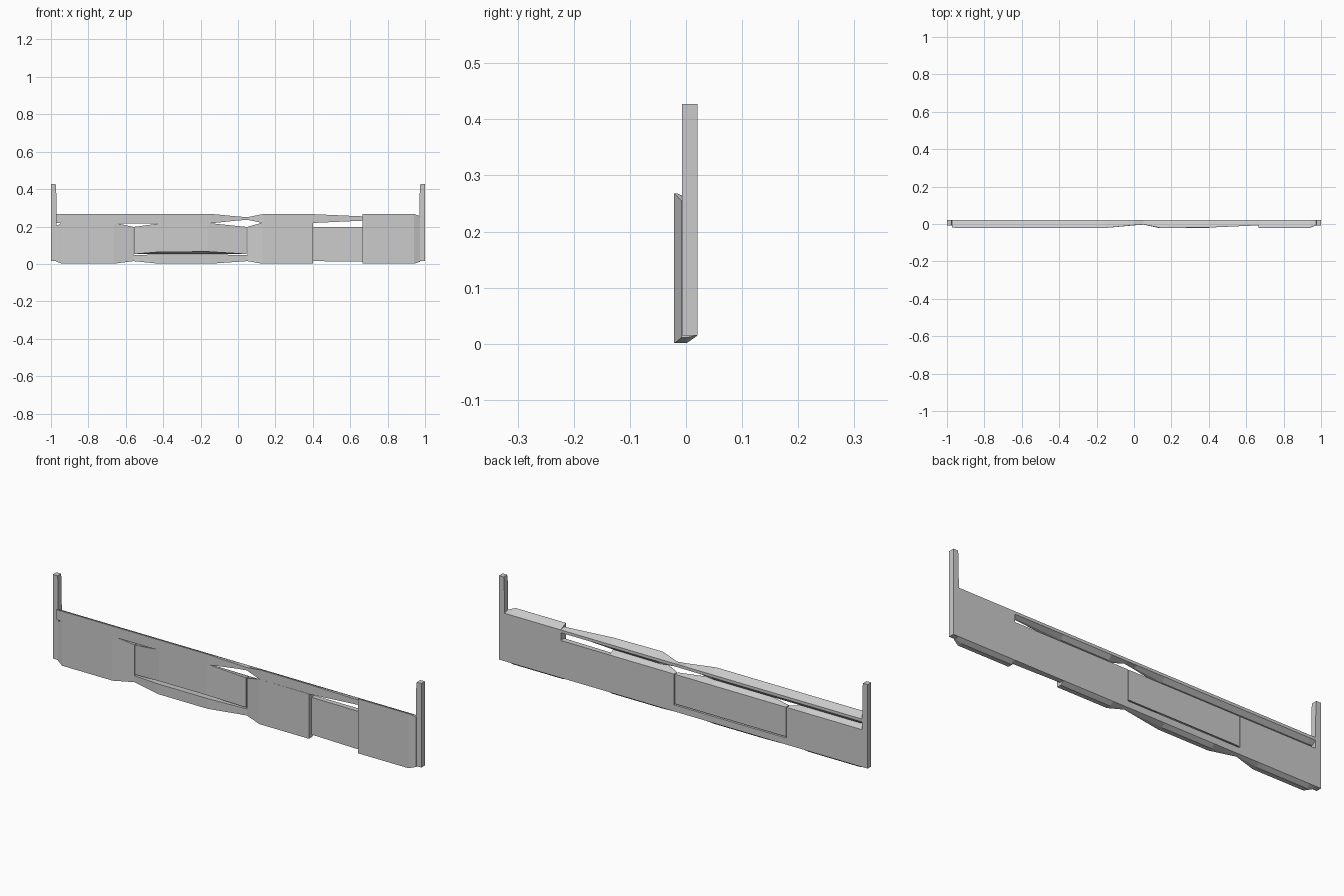
import bpy, bmesh

if "Cube" in bpy.data.objects:
    bpy.data.objects.remove(bpy.data.objects["Cube"])

BACK = 0.0207


def mesh_object(name, rings):
    """Loft closed rings of equal length and cap both ends."""
    bm = bmesh.new()
    loops = [[bm.verts.new(p) for p in r] for r in rings]
    n = len(loops[0])
    for a, b in zip(loops, loops[1:]):
        for i in range(n):
            j = (i + 1) % n
            bm.faces.new((a[i], a[j], b[j], b[i]))
    bm.faces.new(loops[0][::-1])
    bm.faces.new(loops[-1])
    bmesh.ops.recalc_face_normals(bm, faces=bm.faces)
    me = bpy.data.meshes.new(name)
    bm.to_mesh(me)
    bm.free()
    ob = bpy.data.objects.new(name, me)
    bpy.context.collection.objects.link(ob)
    return ob


def plank(name, stations, bottom, top):
    """Flat back, front swelling by k (0..1) at each station (x, k);
    bottom and top give z at k=0 and k=1."""
    rings = []
    for x, k in stations:
        f = -0.003 - 0.018 * k
        zb = bottom[0] + (bottom[1] - bottom[0]) * k
        zt = top[0] + (top[1] - top[0]) * k
        rings.append([(x, BACK, bottom[0]), (x, 0.001, zb), (x, f, zb),
                      (x, f, zt), (x, f + 0.006, zt), (x, BACK, top[0])])
    return mesh_object(name, rings)


FULL_B, FULL_T = (0.015, 0.001), (0.198, 0.221)

# upper rail, pinched near the middle
plank("upper_rail", [(-0.972, 0.9), (-0.94, 1), (-0.15, 1), (0.0, 0.2), (0.05, 0),
                     (0.14, 1), (0.4, 0.9), (0.665, 0.25)],
      (0.236, 0.217), (0.25, 0.268))

# lower boards either side of the inset panel
plank("left_board", [(-0.972, 0.2), (-0.94, 1), (-0.665, 1), (-0.56, 0)], FULL_B, FULL_T)
plank("right_board", [(0.05, 0), (0.13, 1), (0.4, 1)], FULL_B, FULL_T)
plank("recessed_board", [(0.4, 0), (0.665, 0.2)], FULL_B, (0.198, 0.201))

# inset panel and the sill below it
plank("inset_panel", [(-0.556, 0), (-0.42, 0.8), (-0.16, 0.9), (0.046, 0)],
      (0.053, 0.067), FULL_T)
plank("panel_sill", [(-0.56, 0), (-0.42, 1), (-0.15, 1), (0.05, 0)], FULL_B, (0.047, 0.051))

# full height end board
plank("end_board", [(0.665, 1), (0.94, 1), (0.972, 0.3)], (0.015, 0.001), (0.25, 0.268))

# end posts, slightly tapered at the top
for name, s in (("left_post", -1), ("right_post", 1)):
    rings = []
    for z, inner in ((0.015, 0.968), (0.405, 0.972), (0.427, 0.975)):
        rings.append([(s * inner, -0.007, z), (s, -0.007, z),
                      (s, BACK, z), (s * inner, BACK, z)])
    mesh_object(name, rings)
